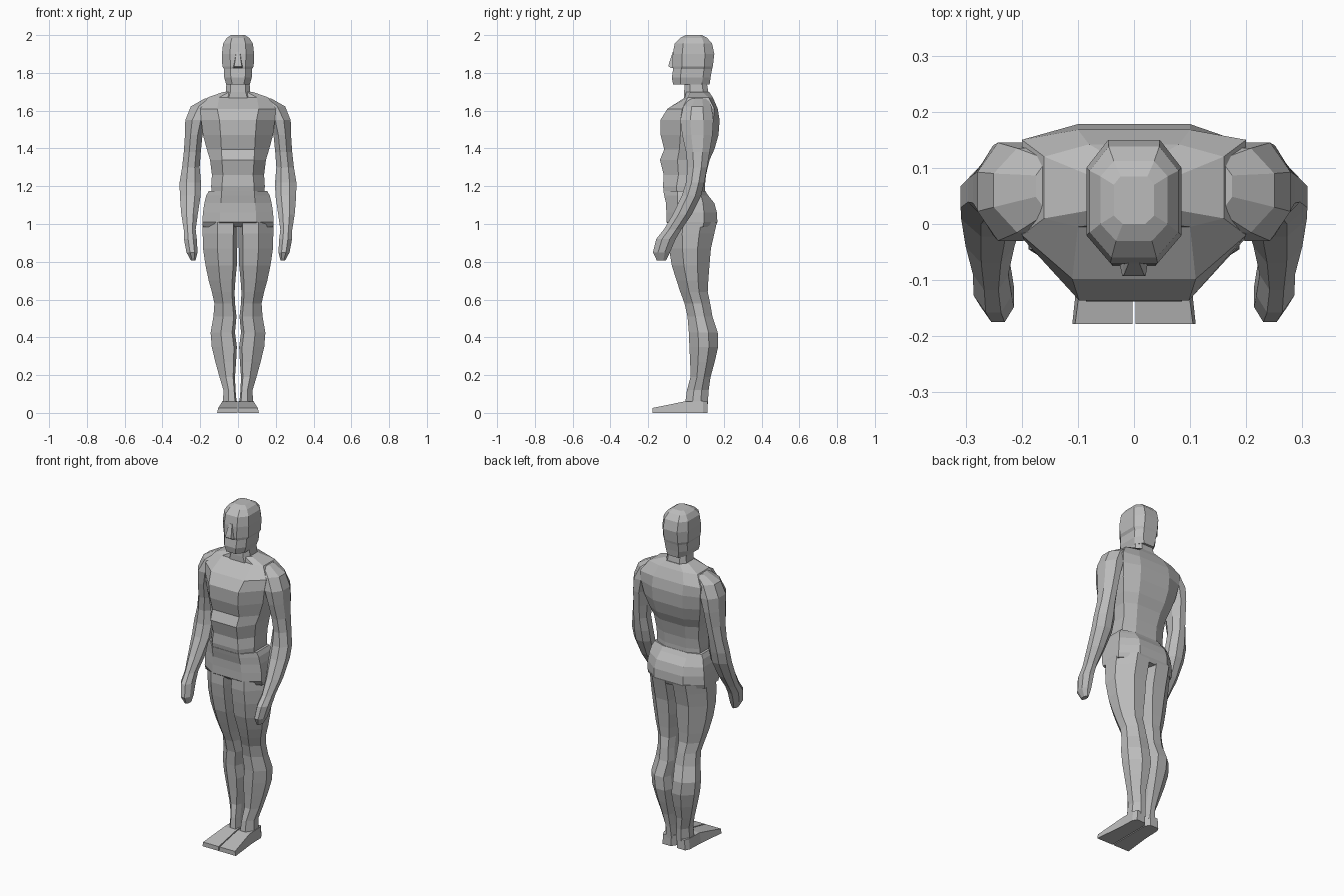
import bpy, bmesh

grey = bpy.data.materials.new("plain grey")
grey.diffuse_color = (0.5, 0.5, 0.5, 1)


def loft(name, rings, mirror=False):
    """Skin a stack of equal-sized rings, capped at both ends."""
    bm = bmesh.new()
    rows = [[bm.verts.new(p) for p in ring] for ring in rings]
    n = len(rows[0])
    for a, b in zip(rows, rows[1:]):
        for i in range(n):
            j = (i + 1) % n
            bm.faces.new((a[i], a[j], b[j], b[i]))
    bm.faces.new(rows[0])
    bm.faces.new(rows[-1])
    bmesh.ops.recalc_face_normals(bm, faces=bm.faces)
    mesh = bpy.data.meshes.new(name)
    bm.to_mesh(mesh)
    bm.free()
    mesh.materials.append(grey)
    obj = bpy.data.objects.new(name, mesh)
    bpy.context.collection.objects.link(obj)
    if mirror:
        obj.modifiers.new("Mirror", 'MIRROR')
    return obj


def body_ring(z, fw, yf, sw, sf, sb, bw, yb):
    """Symmetric octagon: front, side and back half-widths with depths."""
    half = [(fw, yf), (sw, sf), (sw, sb), (bw, yb)]
    pts = half + [(-x, y) for x, y in reversed(half)]
    return [(x, y, z) for x, y in pts]


def limb_ring(z, xi, xo, yf, yb, ci, co, cy):
    """Octagon between inner/outer x, with chamfer fractions."""
    w, d = xo - xi, yb - yf
    a, b, c = xi + w * ci, xo - w * co, d * cy
    pts = [(a, yf), (b, yf), (xo, yf + c), (xo, yb - c),
           (b, yb), (a, yb), (xi, yb - c), (xi, yf + c)]
    return [(x, y, z) for x, y in pts]


# Head
head = [
    (1.738, .030, -.068, .062, -.030, .080, .035, .125),
    (1.775, .038, -.075, .073, -.030, .090, .042, .130),
    (1.820, .040, -.068, .074, -.025, .095, .045, .138),
    (1.835, .040, -.072, .083, -.020, .098, .045, .142),
    (1.900, .042, -.070, .085, -.020, .100, .046, .150),
    (1.955, .040, -.060, .079, -.015, .095, .045, .138),
    (1.985, .032, -.030, .060, .000, .085, .036, .112),
    (2.000, .020, .000, .036, .015, .070, .024, .085),
]
loft("head", [body_ring(*r) for r in head])

# Nose
loft("nose", [[(-w, -.06, z), (-w * .8, y, z), (w * .8, y, z), (w, -.06, z)]
              for z, w, y in ((1.825, .028, -.078), (1.835, .026, -.093),
                              (1.85, .022, -.09), (1.91, .012, -.07))])

# Neck
neck = [
    (1.65, .055, -.010, .085, .030, .100, .050, .145),
    (1.70, .040, -.010, .065, .020, .090, .040, .118),
    (1.76, .038, -.005, .060, .020, .085, .036, .108),
]
loft("neck", [body_ring(*r) for r in neck])

# Torso from collar to waist
torso = [
    (1.160, .085, -.115, .140, -.050, .070, .070, .100),
    (1.200, .085, -.122, .142, -.050, .070, .070, .100),
    (1.260, .080, -.118, .138, -.040, .080, .070, .106),
    (1.340, .085, -.138, .148, -.045, .090, .080, .125),
    (1.395, .088, -.115, .165, -.035, .110, .090, .150),
    (1.470, .092, -.134, .185, -.030, .130, .098, .172),
    (1.550, .098, -.136, .195, -.030, .145, .100, .178),
    (1.610, .110, -.098, .200, -.020, .150, .100, .168),
    (1.670, .100, -.005, .160, .010, .120, .080, .142),
    (1.700, .045, .000, .075, .025, .085, .045, .122),
]
loft("torso", [body_ring(*r) for r in torso])

# Pelvis
pelvis = [
    (.985, .090, -.075, .186, -.040, .090, .090, .155),
    (1.010, .095, -.104, .188, -.045, .095, .095, .166),
    (1.060, .095, -.104, .186, -.045, .095, .095, .164),
    (1.110, .090, -.106, .178, -.045, .090, .090, .150),
    (1.150, .088, -.115, .168, -.045, .080, .085, .118),
    (1.175, .088, -.120, .155, -.045, .075, .080, .102),
]
loft("pelvis", [body_ring(*r) for r in pelvis])

# Arms with hands
arm = [
    (1.665, .110, .175, .020, .115),
    (1.622, .120, .250, -.015, .135),
    (1.550, .165, .279, -.030, .145),
    (1.470, .188, .281, -.020, .140),
    (1.380, .197, .287, .000, .125),
    (1.300, .203, .296, .008, .112),
    (1.220, .196, .309, .000, .097),
    (1.150, .198, .308, -.022, .080),
    (1.050, .213, .300, -.070, .030),
    (.970, .224, .287, -.118, -.025),
    (.920, .218, .286, -.158, -.055),
    (.850, .214, .273, -.175, -.085),
    (.808, .225, .250, -.155, -.105),
]
loft("arm", [limb_ring(*r, .28, .32, .3) for r in arm], mirror=True)

# Legs
leg = [
    (1.010, .003, .187, -.098, .164),
    (.950, .003, .187, -.100, .150),
    (.870, .004, .185, -.090, .132),
    (.780, .006, .172, -.075, .124),
    (.700, .014, .155, -.050, .118),
    (.640, .018, .138, -.030, .115),
    (.580, .016, .125, -.008, .128),
    (.510, .008, .130, .008, .140),
    (.425, .016, .145, .015, .168),
    (.350, .006, .139, .018, .170),
    (.270, .010, .120, .022, .152),
    (.190, .016, .098, .024, .130),
    (.120, .013, .077, .005, .120),
    (.045, .006, .080, -.005, .115),
]
loft("leg", [limb_ring(*r, .12, .42, .32) for r in leg], mirror=True)

# Feet: wedge sections from heel to toe (y, inner, outer top, outer bottom, height)
foot = [
    (.115, .020, .070, .075, .060),
    (.090, .003, .082, .088, .062),
    (-.010, .003, .083, .092, .060),
    (-.178, .003, .105, .110, .026),
]
loft("foot", [[(xi, y, 0), (xb, y, 0), (xt, y, h), (xi, y, h)]
              for y, xi, xt, xb, h in foot], mirror=True)
